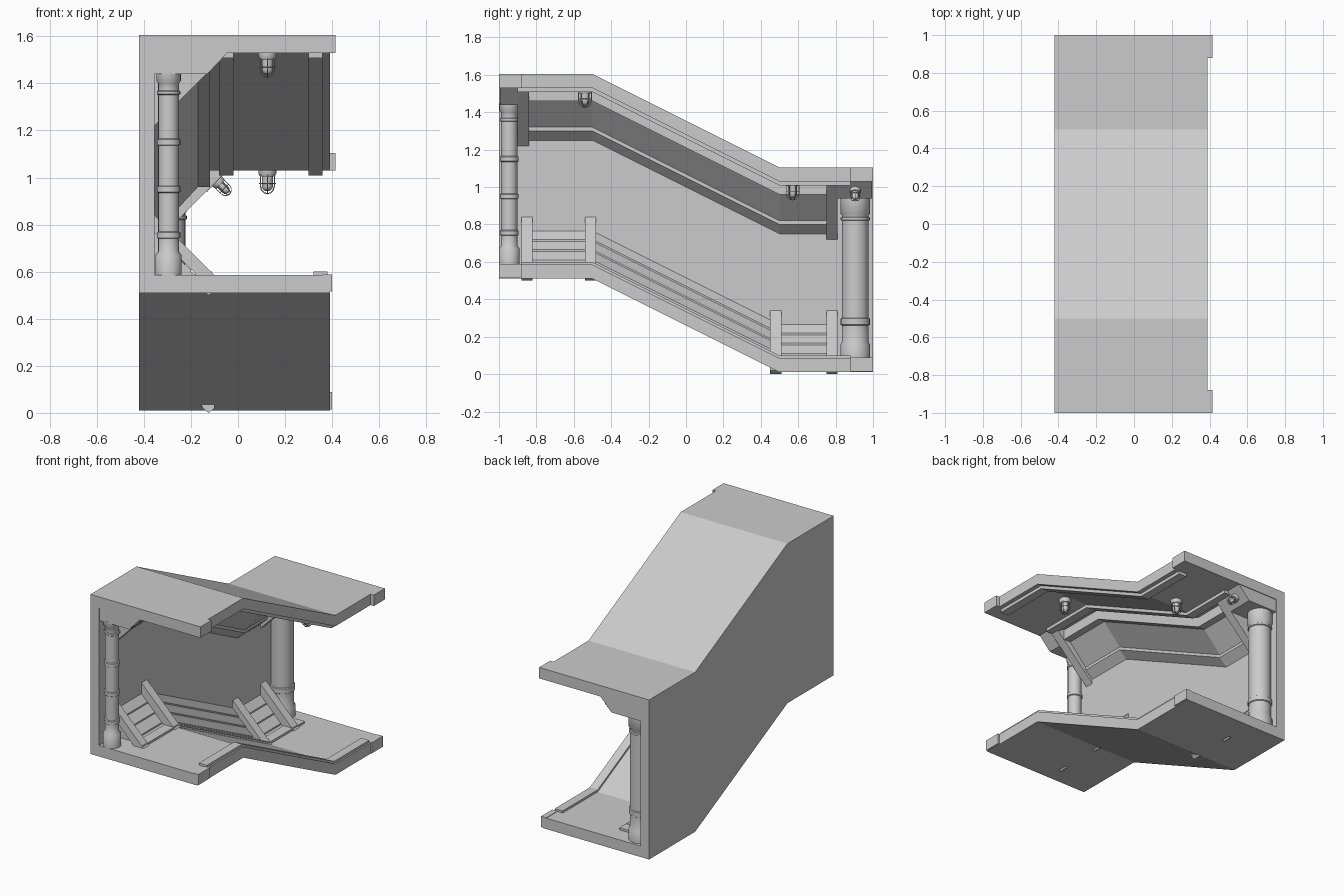
import bpy, bmesh, math
from mathutils import Vector, Matrix

old = bpy.data.objects.get("Cube")
if old:
    bpy.data.objects.remove(old, do_unlink=True)

grey = bpy.data.materials.new("plain grey")
grey.use_nodes = True
colour = (0.6, 0.6, 0.6, 1)
grey.diffuse_color = colour
grey.node_tree.nodes["Principled BSDF"].inputs["Base Color"].default_value = colour


def finish(name, bm, smooth=False):
    bmesh.ops.recalc_face_normals(bm, faces=bm.faces)
    mesh = bpy.data.meshes.new(name)
    bm.to_mesh(mesh)
    bm.free()
    mesh.materials.append(grey)
    ob = bpy.data.objects.new(name, mesh)
    bpy.context.collection.objects.link(ob)
    if smooth:
        bpy.ops.object.select_all(action='DESELECT')
        ob.select_set(True)
        bpy.context.view_layer.objects.active = ob
        bpy.ops.object.shade_smooth_by_angle(angle=math.radians(40))
    return ob


def drop(y):
    """Height lost along the descending corridor."""
    return -min(max((y + 0.5) / 2, 0), 0.5)*1.0


def sweep(name, section, start, end, level=None):
    """Extrude an x-z section along y, following the descent unless level is set."""
    ys = [start] + [b for b in (-0.5, 0.5) if start < b < end and level is None] + [end]
    bm = bmesh.new()
    rings = []
    for y in ys:
        d = drop(y) if level is None else level
        rings.append([bm.verts.new((x, y, z + d)) for x, z in section])
    for a, b in zip(rings, rings[1:]):
        for i in range(len(section)):
            j = (i + 1) % len(section)
            bm.faces.new((a[i], a[j], b[j], b[i]))
    bm.faces.new(rings[0])
    bm.faces.new(rings[-1])
    return finish(name, bm)


def rect(x0, x1, z0, z1):
    return [(x0, z0), (x1, z0), (x1, z1), (x0, z1)]


def lathe(name, profile, origin, axis=(0, 0, 1), sides=24):
    """Turn a (radius, height) profile round an axis."""
    bm = bmesh.new()
    verts = [bm.verts.new((r, 0, h)) for r, h in profile]
    edges = [bm.edges.new(p) for p in zip(verts, verts[1:])]
    bmesh.ops.spin(bm, geom=verts + edges, cent=(0, 0, 0), axis=(0, 0, 1),
                   angle=math.tau, steps=sides, use_duplicate=False)
    bmesh.ops.remove_doubles(bm, verts=bm.verts, dist=0.0002)
    turn = Vector((0, 0, 1)).rotation_difference(Vector(axis)).to_matrix().to_4x4()
    bm.transform(Matrix.Translation(origin) @ turn)
    return finish(name, bm, True)


# Shell: floor, side wall and roof as one C-shaped section
WALL = -0.355
sweep("shell", [(-0.42, 0.51), (0.39, 0.51), (0.39, 0.585), (WALL, 0.585),
                (WALL, 1.53), (0.39, 1.53), (0.39, 1.605), (-0.42, 1.605)], -1, 1)

# Thicker caps on the open corners
for place, y0, y1 in (("front", -1, -0.88), ("back", 0.88, 1)):
    sweep(place + "_roof_cap", rect(0.36, 0.415, 1.53, 1.605), y0, y1)
    sweep(place + "_floor_cap", rect(0.36, 0.40, 0.515, 0.588), y0, y1)

# Long trim strips on floor and ceiling
for side, x0, x1 in (("outer", 0.32, 0.38), ("inner", -0.18, -0.11)):
    sweep(side + "_floor_trim", rect(x0, x1, 0.58, 0.60), -0.88, 0.88)
for side, x0, x1 in (("outer", 0.30, 0.36), ("inner", -0.08, -0.02)):
    sweep(side + "_ceiling_trim", rect(x0, x1, 1.508, 1.535), -0.9, 0.88)

# Angled soffit in the upper corner with its end brackets
sweep("soffit", [(WALL, 1.25), (-0.30, 1.30), (-0.30, 1.32), (-0.17, 1.46),
                 (-0.12, 1.46), (-0.12, 1.53), (WALL, 1.53)], -0.86, 0.79)
bracket = [(WALL, 1.22), (-0.065, 1.51), (-0.065, 1.53), (WALL, 1.53)]
sweep("front_soffit_bracket", bracket, -0.90, -0.84, 0)
sweep("back_soffit_bracket", bracket, 0.75, 0.81, -0.5)

# Blocks over the columns
block = [(WALL, 1.44), (-0.13, 1.44), (-0.045, 1.53), (WALL, 1.53)]
sweep("front_column_block", block, -0.995, -0.90, 0)
sweep("back_column_block", block, 0.81, 0.995, -0.5)

# Diagonal floor brackets, tips reaching just below the slab
foot = [(WALL, 0.84), (-0.10, 0.585), (-0.10, 0.52), (-0.125, 0.50),
        (-0.15, 0.52), (-0.17, 0.58), (WALL, 0.765)]
for i, (y, level) in enumerate(((-0.85, 0), (-0.51, 0), (0.48, -0.5), (0.78, -0.5))):
    sweep(f"floor_bracket_{i + 1}", foot, y - 0.03, y + 0.03, level)

# Stepped plank panels between the floor brackets
planks = [(WALL, 0.58), (WALL, 0.765)]
for k in range(3):
    x, z = WALL + 0.055 * k, 0.765 - 0.055 * k
    planks += [(x + 0.045, z - 0.045), (x + 0.045, z - 0.055)]
planks += [(-0.17, 0.58)]
for name, y0, y1 in (("upper", -0.83, -0.53), ("sloped", -0.5, 0.47), ("lower", 0.5, 0.76)):
    sweep(name + "_plank_panel", planks, y0, y1)


def column(name, y, z0, z1, r, base_r, base_h, rings, top_h):
    """Round column with a wide base, narrow bands and a wide head."""
    profile = [(0, z0), (base_r, z0), (base_r, z0 + base_h), (r, z0 + base_h + 0.015)]
    for z, h in rings:
        profile += [(r, z - h), (r + 0.006, z - h + 0.004),
                    (r + 0.006, z + h - 0.004), (r, z + h)]
    head = r + 0.008
    profile += [(r, z1 - top_h - 0.01), (head, z1 - top_h), (head, z1), (0, z1)]
    lathe(name, profile, (-0.295, y, 0))


column("front_column", -0.945, 0.585, 1.45, 0.044, 0.056, 0.085,
       [(0.755, 0.015), (0.95, 0.015), (1.15, 0.015), (1.36, 0.01)], 0.04)
column("back_column", 0.905, 0.085, 0.94, 0.072, 0.08, 0.07,
       [(0.28, 0.02), (0.83, 0.01)], 0.08)


# Caged lamps
def lamp(name, origin, axis, scale=1.0):
    s = scale
    lathe(name + "_base", [(0, 0), (0.038 * s, 0), (0.038 * s, 0.018 * s),
                           (0.032 * s, 0.03 * s), (0, 0.03 * s)], origin, axis, 16)
    glass = [(0.024 * s, 0.025 * s), (0.024 * s, 0.07 * s)]
    glass += [(0.024 * s * math.cos(a), (0.07 + 0.024 * math.sin(a)) * s)
              for a in (0.5, 1.0, math.pi / 2)]
    lathe(name + "_glass", glass, origin, axis, 16)
    turn = Vector((0, 0, 1)).rotation_difference(Vector(axis)).to_matrix()
    curve = bpy.data.curves.new(name + "_cage", 'CURVE')
    curve.dimensions = '3D'
    curve.bevel_depth = 0.0025 * s
    curve.bevel_resolution = 1
    r = 0.034 * s
    paths = []
    for k in range(3):
        a = math.pi * k / 3
        arch = [(-r, 0.02 * s)]
        arch += [(-r * math.cos(t * math.pi / 6), (0.07 + 0.034 * math.sin(t * math.pi / 6)) * s)
                 for t in range(7)] + [(r, 0.02 * s)]
        paths.append(([(u * math.cos(a), u * math.sin(a), h) for u, h in arch], False))
    paths.append(([(r * math.cos(t * math.tau / 16), r * math.sin(t * math.tau / 16), 0.06 * s)
                   for t in range(16)], True))
    for pts, closed in paths:
        spline = curve.splines.new('POLY')
        spline.points.add(len(pts) - 1)
        spline.use_cyclic_u = closed
        for p, co in zip(spline.points, pts):
            p.co = (*(turn @ Vector(co) + Vector(origin)), 1)
    curve.materials.append(grey)
    ob = bpy.data.objects.new(name + "_cage", curve)
    bpy.context.collection.objects.link(ob)


lamp("upper_lamp", (0.125, -0.54, 1.53), (0, 0, -1))
lamp("lower_lamp", (0.125, 0.57, 1.035), (0, 0, -1))
lamp("corner_lamp", (-0.09, 0.905, 0.985), (0.707, 0, -0.707), 0.75)
